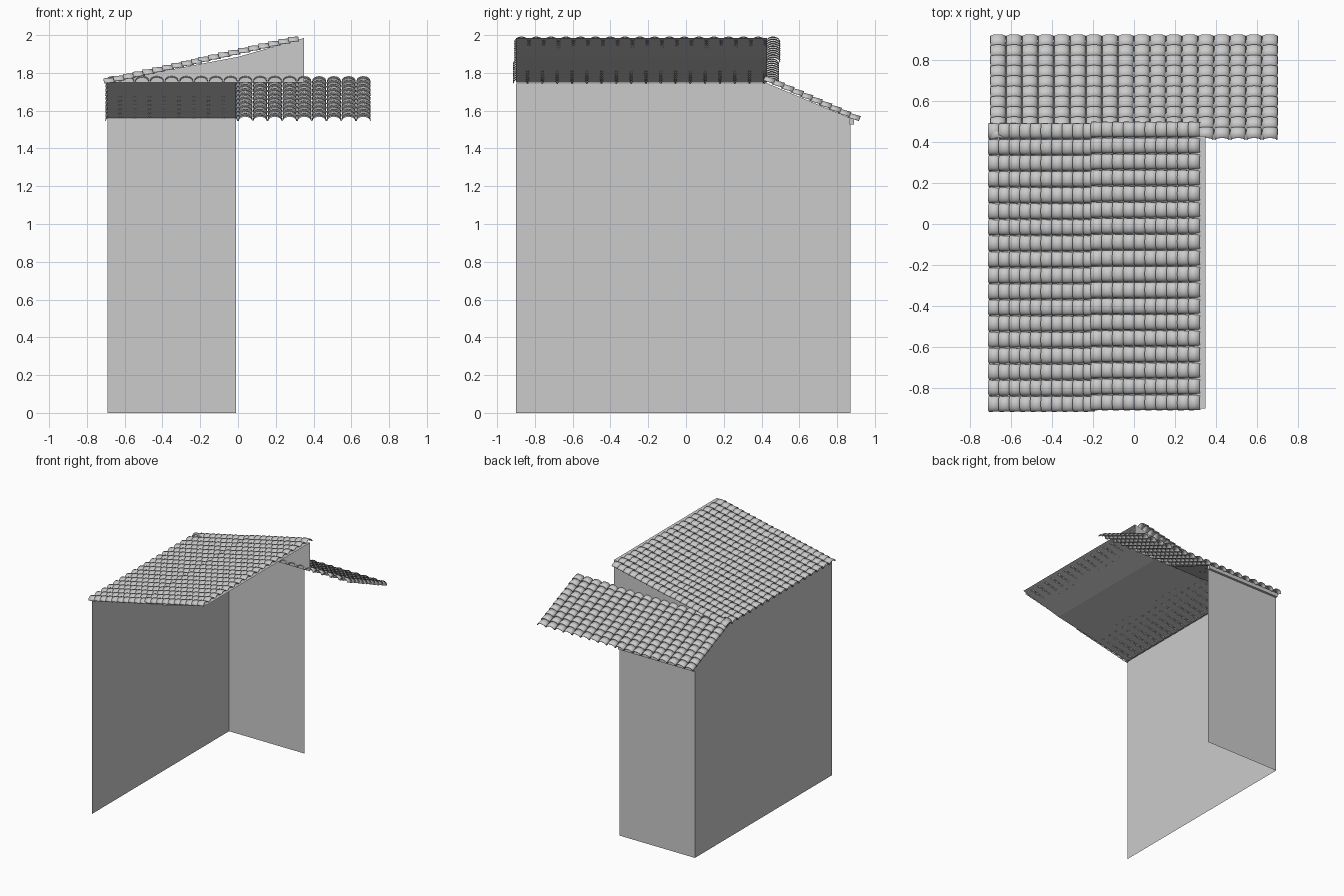
import bpy, math
from mathutils import Vector

if "Cube" in bpy.data.objects:
    bpy.data.objects.remove(bpy.data.objects["Cube"])


def mesh_object(name, verts, faces):
    me = bpy.data.meshes.new(name)
    me.from_pydata([tuple(v) for v in verts], [], faces)
    me.update()
    ob = bpy.data.objects.new(name, me)
    bpy.context.collection.objects.link(ob)
    return ob


def panel(name, pts):
    return mesh_object(name, pts, [list(range(len(pts)))])


def tile_field(name, low, high, across, cols, rows, width):
    """Barrel tiles: rows climb from low to high, columns repeat along across."""
    low, high = Vector(low), Vector(high)
    run, side = high - low, Vector(across)
    up = run.normalized()
    normal = up.cross(side)
    if normal.z < 0:
        normal.negate()
    pitch, w, segs = run.length / rows, width / cols, 10
    verts, faces = [], []
    for c in range(cols):
        for r in range(rows):
            base, first = low + side * (w * (c + 0.5)), len(verts)
            # wide raised lower end, narrower upper end tucked under the next row
            for u, half, rise, lift in ((r, 0.5, 0.027, 0.007),
                                        (min(r + 1.15, rows), 0.46, 0.025, 0.0)):
                for i in range(segs + 1):
                    a = math.pi * i / segs
                    verts.append(base + up * (u * pitch)
                                 + side * (-math.cos(a) * half * w)
                                 + normal * (math.sin(a) * rise + lift))
            for i in range(segs):
                a, b = first + i, first + segs + 1 + i
                f = [a, a + 1, b + 1, b]
                n = (verts[a + 1] - verts[a]).cross(verts[b] - verts[a])
                faces.append(f if n.dot(normal) > 0 else f[::-1])
    ob = mesh_object(name, verts, faces)
    mod = ob.modifiers.new("thickness", 'SOLIDIFY')
    mod.thickness, mod.offset = 0.004, -1
    bpy.ops.object.select_all(action='DESELECT')
    ob.select_set(True)
    bpy.context.view_layer.objects.active = ob
    bpy.ops.object.shade_smooth_by_angle(angle=math.radians(40))
    return ob


L, F, M, B = -0.69, -0.90, 0.43, 0.87   # left, front, roof break, back

# Thin walls
panel("side_wall", [(L, F, 0), (L, F, 1.745), (L, M, 1.745), (L, B, 1.56), (L, B, 0)])
panel("back_wall", [(L, B, 0), (L, B, 1.56), (-0.01, B, 1.56), (-0.01, B, 0)])
panel("gable_wall", [(L, M, 1.75), (0.35, M, 1.75), (0.35, M, 1.985),
                     (0, M, 1.885), (L, M, 1.755)])

# Roof boards below the tiles, the main one bent in the middle
mesh_object("main_roof_board",
            [(x, y, z) for x, z in ((L, 1.75), (0, 1.885), (0.35, 1.985)) for y in (F, M)],
            [(0, 2, 3, 1), (2, 4, 5, 3)])
panel("back_roof_board", [(L, M, 1.75), (-0.01, M, 1.75), (-0.01, B, 1.56), (L, B, 1.56)])

# Eave beam along the back wall
bpy.ops.mesh.primitive_cube_add(size=1, location=(-0.35, 0.877, 1.543))
beam = bpy.context.object
beam.name = "eave_beam"
beam.scale = (0.68, 0.024, 0.032)

# Tiles: two overlapping fields on the main roof, one on the back roof
tile_field("main_tiles_lower", (-0.706, -0.917, 1.738), (-0.19, -0.917, 1.852),
           (0, 1, 0), 18, 10, 1.41)
tile_field("main_tiles_upper", (-0.205, -0.910, 1.850), (0.324, -0.910, 1.968),
           (0, 1, 0), 18, 10, 1.41)
tile_field("back_tiles", (-0.703, 0.912, 1.54), (-0.703, 0.41, 1.76),
           (1, 0, 0), 18, 10, 1.406)
